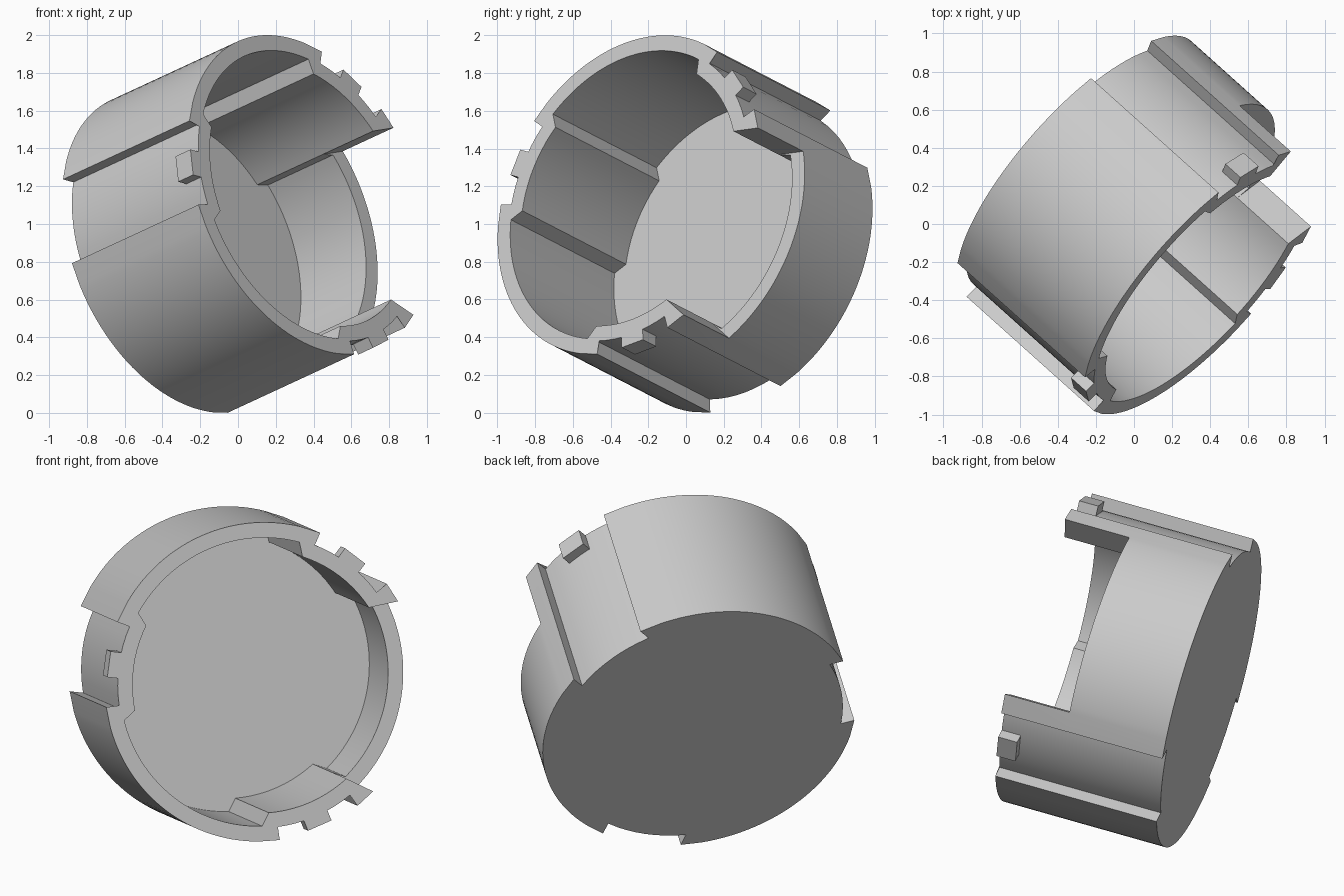
import bpy, bmesh
from math import sin, cos, radians, asin, degrees
from mathutils import Matrix, Vector

cube = bpy.data.objects.get("Cube")
if cube:
    bpy.data.objects.remove(cube)

# Main dimensions
R_OUT, R_IN = 0.894, 0.808
R_GROOVE, R_RIB = 0.82, 0.735
DEPTH, LOW, FLOOR = 0.951, 0.57, 0.08
GROOVE_HALF = 0.24
CENTRES = (48, 168, 288)

# Tilted frame: the third axis points out of the open end
axis = Vector((0.704, -0.631, 0.326)).normalized()
side = Vector((0, 0, 1)).cross(axis).normalized()
up = axis.cross(side)
frame = Matrix((side, up, axis)).transposed().to_4x4()
frame.translation = (-0.297, 0.295, 0.845)

grey = bpy.data.materials.new("light grey")
grey.use_nodes = True
grey.diffuse_color = (0.6, 0.6, 0.6, 1)
grey.node_tree.nodes["Principled BSDF"].inputs["Base Color"].default_value = (0.6, 0.6, 0.6, 1)


def polar(angle, r):
    return (r * cos(radians(angle)), r * sin(radians(angle)))


def finish(bm, name):
    bmesh.ops.remove_doubles(bm, verts=bm.verts[:], dist=1e-5)
    bmesh.ops.recalc_face_normals(bm, faces=bm.faces[:])
    mesh = bpy.data.meshes.new(name)
    bm.to_mesh(mesh)
    bm.free()
    ob = bpy.data.objects.new(name, mesh)
    bpy.context.collection.objects.link(ob)
    mesh.materials.append(grey)
    ob.matrix_world = frame
    bpy.ops.object.select_all(action="DESELECT")
    ob.select_set(True)
    bpy.context.view_layer.objects.active = ob
    bpy.ops.object.shade_smooth_by_angle(angle=radians(25))


# Paired outer and inner profile points around one grooved, ribbed section
edge_out = degrees(asin(GROOVE_HALF / R_OUT))
edge_in = degrees(asin(GROOVE_HALF / R_GROOVE))
half = [(-23.2, R_OUT, -22, R_IN), (-23.2, R_OUT, -19, R_RIB),
        (-edge_out, R_OUT, -16, R_RIB), (-edge_in, R_GROOVE, -16, R_RIB)]
half += [(a, R_GROOVE, a, R_RIB) for a in (-12, -8, -4)]
section = half + [(0, R_GROOVE, 0, R_RIB)] + [(-a, r, -b, q) for a, r, b, q in reversed(half)]

# Full outline; the last gap between sections is the lowered window
outer, inner, high = [], [], []
last = len(section) - 1
STEPS = 30
for k, c in enumerate(CENTRES):
    for i, (a, r, b, q) in enumerate(section):
        outer.append(polar(c + a, r))
        inner.append(polar(c + b, q))
        lowered = (k == 0 and i == 0) or (k == 2 and i >= last - 1)
        high.append(not lowered)
    for i in range(1, STEPS):
        f = i / STEPS
        outer.append(polar(c + 23.2 + f * (120 - 46.4), R_OUT))
        inner.append(polar(c + 22 + f * (120 - 44), R_IN))
        high.append(k != 2)

# Cup body
bm = bmesh.new()


def face(*pts):
    clean = []
    for p in pts:
        if all((Vector(p) - Vector(q)).length > 1e-5 for q in clean):
            clean.append(p)
    if len(clean) > 2:
        bm.faces.new([bm.verts.new(p) for p in clean])


def wall(p, q, z0, z1):
    face((*p, z0), (*q, z0), (*q, z1), (*p, z1))


n = len(outer)
for i in range(n):
    j = (i + 1) % n
    top = DEPTH if high[i] else LOW
    wall(outer[i], outer[j], 0, LOW)
    wall(inner[i], inner[j], FLOOR, LOW)
    if high[i]:
        wall(outer[i], outer[j], LOW, DEPTH)
        wall(inner[i], inner[j], LOW, DEPTH)
    face((*outer[i], top), (*outer[j], top), (*inner[j], top), (*inner[i], top))
    if high[i] != high[i - 1]:
        wall(outer[i], inner[i], LOW, DEPTH)
ring = [p for i, p in enumerate(outer) if (Vector(p) - Vector(outer[i - 1])).length > 1e-5]
face(*[(*p, 0) for p in ring])
face(*[(*p, FLOOR) for p in inner])
finish(bm, "cup_body")

# Small locking lugs at the rim, one in each groove
for k, c in enumerate(CENTRES):
    bm = bmesh.new()
    bmesh.ops.create_cube(bm, size=1)
    place = Matrix.Rotation(radians(c), 4, "Z") @ Matrix.Translation((0.84, 0, DEPTH - 0.056))
    bm.transform(place @ Matrix.Diagonal((0.075, 0.145, 0.112, 1)))
    finish(bm, "locking_lug_%d" % (k + 1))
